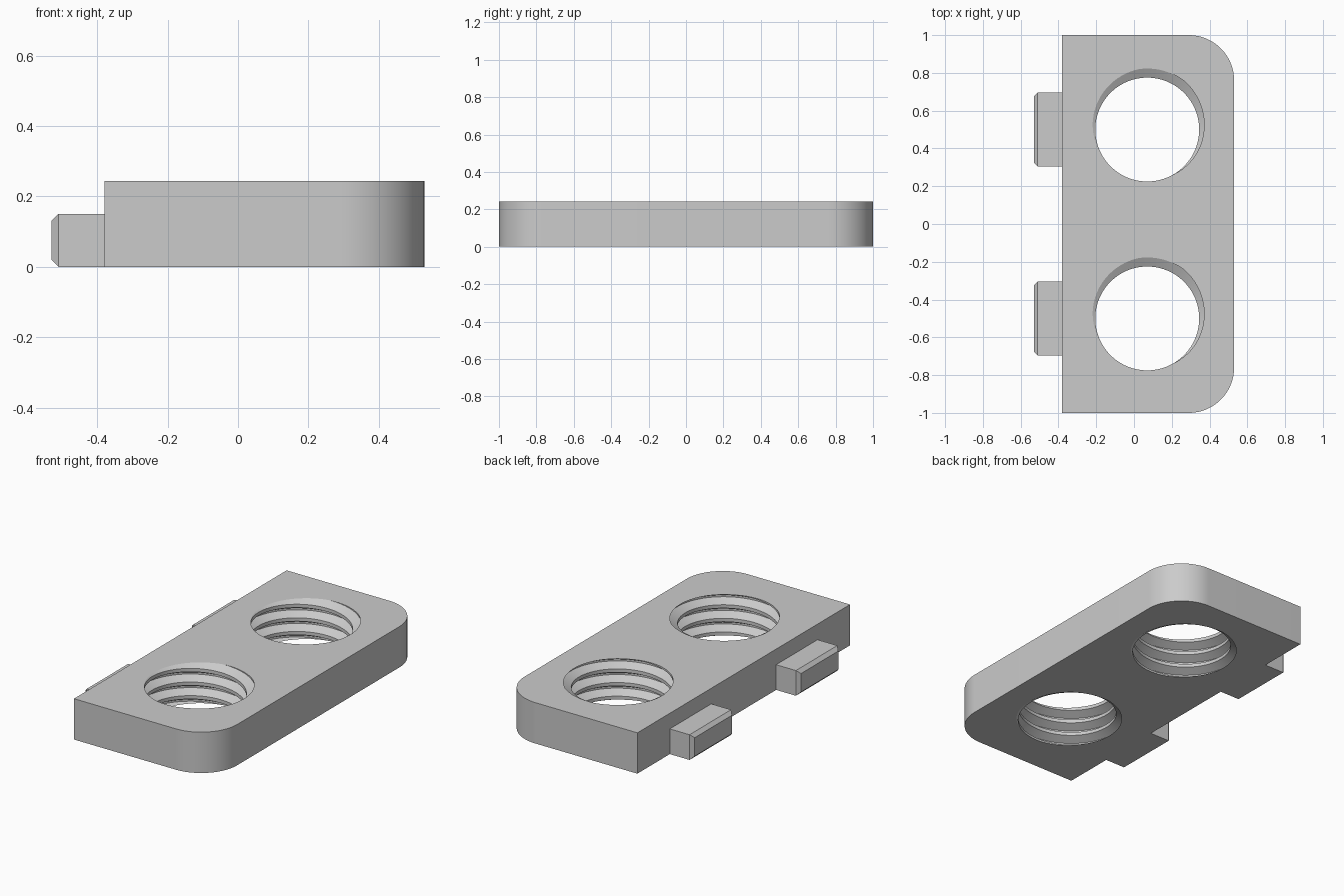
import bpy
import bmesh
from math import pi, sin, cos, radians

if "Cube" in bpy.data.objects:
    bpy.data.objects.remove(bpy.data.objects["Cube"], do_unlink=True)

HEIGHT = 0.243
LEFT, RIGHT = -0.38, 0.53
CORNER = 0.24
HOLE_X, SPACING = 0.07, 0.5
MINOR, MAJOR, PITCH = 0.275, 0.323, 0.081

grey = bpy.data.materials.new("plain grey")
grey.use_nodes = True
colour = (0.6, 0.6, 0.6, 1)
grey.diffuse_color = colour
grey.node_tree.nodes["Principled BSDF"].inputs["Base Color"].default_value = colour


def add_object(name, bm):
    bmesh.ops.recalc_face_normals(bm, faces=bm.faces)
    mesh = bpy.data.meshes.new(name)
    bm.to_mesh(mesh)
    bm.free()
    mesh.materials.append(grey)
    obj = bpy.data.objects.new(name, mesh)
    bpy.context.collection.objects.link(obj)
    return obj


def activate(obj):
    bpy.ops.object.select_all(action="DESELECT")
    obj.select_set(True)
    bpy.context.view_layer.objects.active = obj


def prism(name, outline, height):
    bm = bmesh.new()
    face = bm.faces.new([bm.verts.new((x, y, 0)) for x, y in outline])
    top = bmesh.ops.extrude_face_region(bm, geom=[face])["geom"]
    verts = [v for v in top if isinstance(v, bmesh.types.BMVert)]
    bmesh.ops.translate(bm, verts=verts, vec=(0, 0, height))
    return add_object(name, bm)


def thread_cutter(y):
    """Closed solid whose wall follows the helical thread."""
    steps = 96
    low, high = -0.03, HEIGHT + 0.03
    profile = ((-0.375, MINOR), (-0.0625, MAJOR), (0.0625, MAJOR), (0.375, MINOR))

    def radius(u):
        d = abs((u + 0.5) % 1 - 0.5)
        t = min(max((0.375 - d) / 0.3125, 0), 1)
        return MINOR + (MAJOR - MINOR) * t

    bm = bmesh.new()
    columns = []
    for i in range(steps + 1):
        angle = 2 * pi * i / steps
        lead = HEIGHT + PITCH * (angle - radians(75)) / (2 * pi)
        heights = [lead + PITCH * (turn + offset)
                   for turn in range(-6, 4) for offset, _ in profile]
        column = []
        for z in heights:
            z = min(max(z, low), high)
            r = radius((z - lead) / PITCH)
            column.append(bm.verts.new((HOLE_X + r * cos(angle), y + r * sin(angle), z)))
        columns.append(column)
    for a, b in zip(columns, columns[1:]):
        for k in range(len(a) - 1):
            bm.faces.new((a[k], b[k], b[k + 1], a[k + 1]))
    bmesh.ops.remove_doubles(bm, verts=bm.verts, dist=0.00005)
    bmesh.ops.holes_fill(bm, edges=[e for e in bm.edges if e.is_boundary], sides=0)
    bmesh.ops.triangulate(bm, faces=bm.faces)
    cutter = add_object("thread_cutter", bm)
    cutter.hide_render = True
    return cutter


# Plate with two rounded corners
outline = [(LEFT, 1), (LEFT, -1)]
for side, start in ((-1, -pi / 2), (1, 0)):
    for i in range(25):
        a = start + pi / 2 * i / 24
        outline.append((RIGHT - CORNER + CORNER * cos(a),
                        side * (1 - CORNER) + CORNER * sin(a)))
plate = prism("plate", outline, HEIGHT)

# Threaded through holes
for y in (-SPACING, SPACING):
    cutter = thread_cutter(y)
    mod = plate.modifiers.new("threaded hole", "BOOLEAN")
    mod.operation = "DIFFERENCE"
    mod.solver = "EXACT"
    mod.object = cutter
    activate(plate)
    bpy.ops.object.modifier_apply(modifier=mod.name)
    bpy.data.objects.remove(cutter, do_unlink=True)
activate(plate)
bpy.ops.object.shade_smooth_by_angle(angle=radians(25))

# Locating tabs with chamfered ends
TIP, CHAMFER, HALF, TALL = -0.53, 0.02, 0.195, 0.15
for name, y in (("front_tab", -SPACING), ("back_tab", SPACING)):
    tab = bmesh.new()
    rings = []
    for x, inset in ((LEFT, 0), (TIP + CHAMFER, 0), (TIP, CHAMFER)):
        w = HALF - inset
        rings.append([tab.verts.new((x, y + s * w, z)) for s, z in
                      ((-1, inset), (1, inset), (1, TALL - inset), (-1, TALL - inset))])
    for a, b in zip(rings, rings[1:]):
        for k in range(4):
            n = (k + 1) % 4
            tab.faces.new((a[k], a[n], b[n], b[k]))
    tab.faces.new(rings[0])
    tab.faces.new(rings[-1])
    add_object(name, tab)
